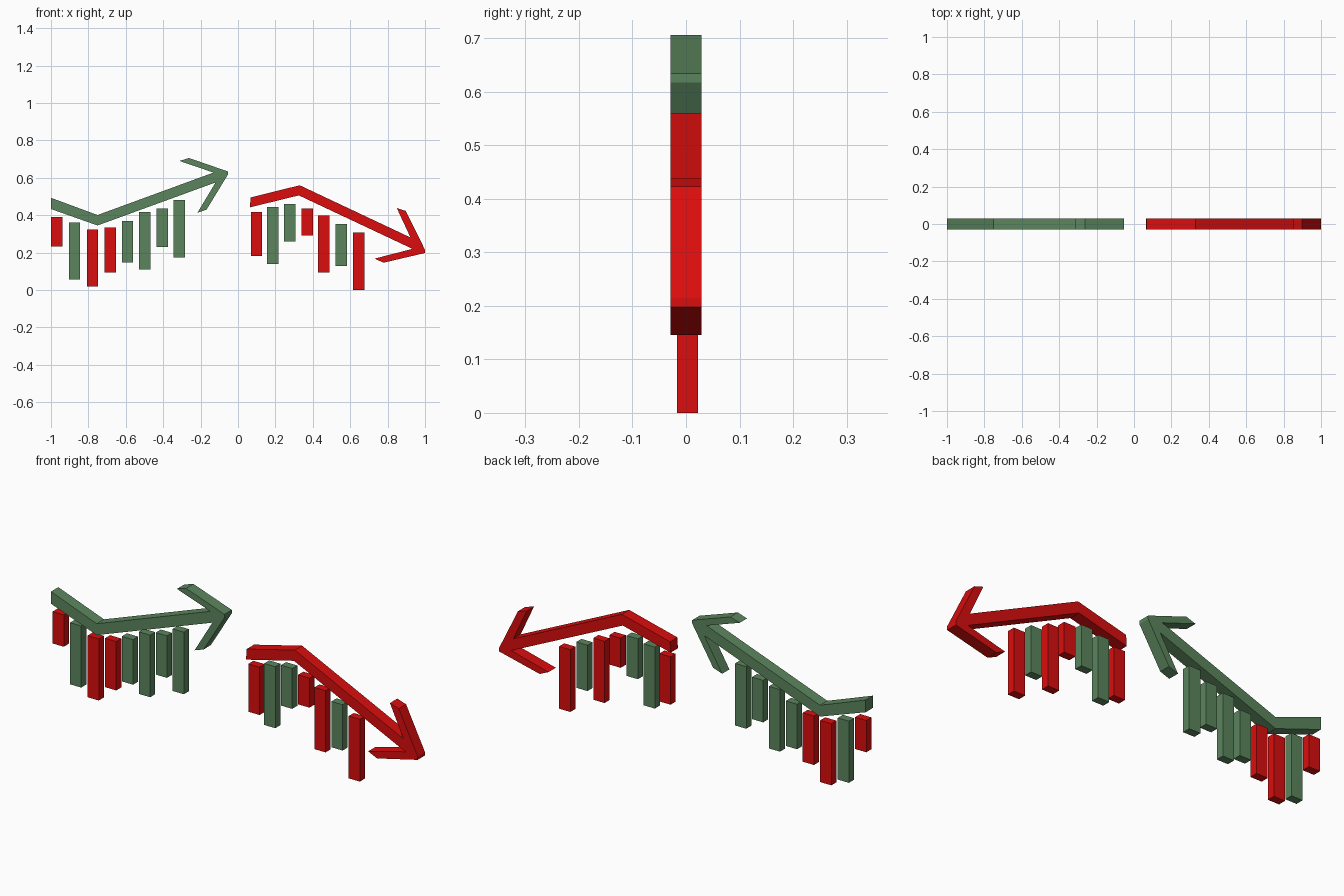
import bpy, bmesh


def material(name, rgb):
    m = bpy.data.materials.new(name)
    m.diffuse_color = (*rgb, 1)
    return m


GREEN = material("green", (0.105, 0.235, 0.11))
RED = material("red", (0.7, 0.004, 0.004))


def extrude_profile(name, pts, y0, y1, mat):
    """Extrude a closed x-z outline from y0 to y1."""
    bm = bmesh.new()
    face = bm.faces.new([bm.verts.new((x, y0, z)) for x, z in pts])
    ext = bmesh.ops.extrude_face_region(bm, geom=[face])
    verts = [v for v in ext["geom"] if isinstance(v, bmesh.types.BMVert)]
    bmesh.ops.translate(bm, verts=verts, vec=(0, y1 - y0, 0))
    bmesh.ops.recalc_face_normals(bm, faces=bm.faces)
    me = bpy.data.meshes.new(name)
    bm.to_mesh(me)
    bm.free()
    me.materials.append(mat)
    ob = bpy.data.objects.new(name, me)
    bpy.context.collection.objects.link(ob)
    return ob


# Trend arrows: bent shaft with an open two-wing head
rising = [(-1.0, 0.433), (-0.751, 0.345), (-0.12, 0.575), (-0.217, 0.413),
          (-0.168, 0.43), (-0.054, 0.617), (-0.054, 0.634), (-0.263, 0.706),
          (-0.313, 0.69), (-0.131, 0.628), (-0.751, 0.401), (-1.0, 0.493)]
falling = [(0.064, 0.442), (0.325, 0.506), (0.933, 0.22), (0.73, 0.168),
           (0.778, 0.146), (1.0, 0.198), (1.0, 0.2147), (0.897, 0.423),
           (0.849, 0.438), (0.922, 0.281), (0.33, 0.56), (0.067, 0.495)]
extrude_profile("rising_arrow", rising, -0.0285, 0.0285, GREEN)
extrude_profile("falling_arrow", falling, -0.0285, 0.0285, RED)

# Chart bars: centre x, bottom z, top z, colour
bars = [(-0.969, 0.233, 0.39, RED), (-0.874, 0.057, 0.361, GREEN),
        (-0.778, 0.019, 0.323, RED), (-0.683, 0.094, 0.335, RED),
        (-0.591, 0.147, 0.369, GREEN), (-0.498, 0.11, 0.416, GREEN),
        (-0.406, 0.23, 0.437, GREEN), (-0.314, 0.174, 0.48, GREEN),
        (0.099, 0.182, 0.418, RED), (0.185, 0.14, 0.443, GREEN),
        (0.277, 0.26, 0.459, GREEN), (0.371, 0.291, 0.437, RED),
        (0.459, 0.094, 0.398, RED), (0.552, 0.128, 0.354, GREEN),
        (0.646, 0.0, 0.307, RED)]
W = 0.0305
for i, (x, z0, z1, mat) in enumerate(bars, 1):
    outline = [(x - W, z0), (x + W, z0), (x + W, z1), (x - W, z1)]
    extrude_profile(f"chart_bar_{i:02d}", outline, -0.017, 0.0225, mat)
